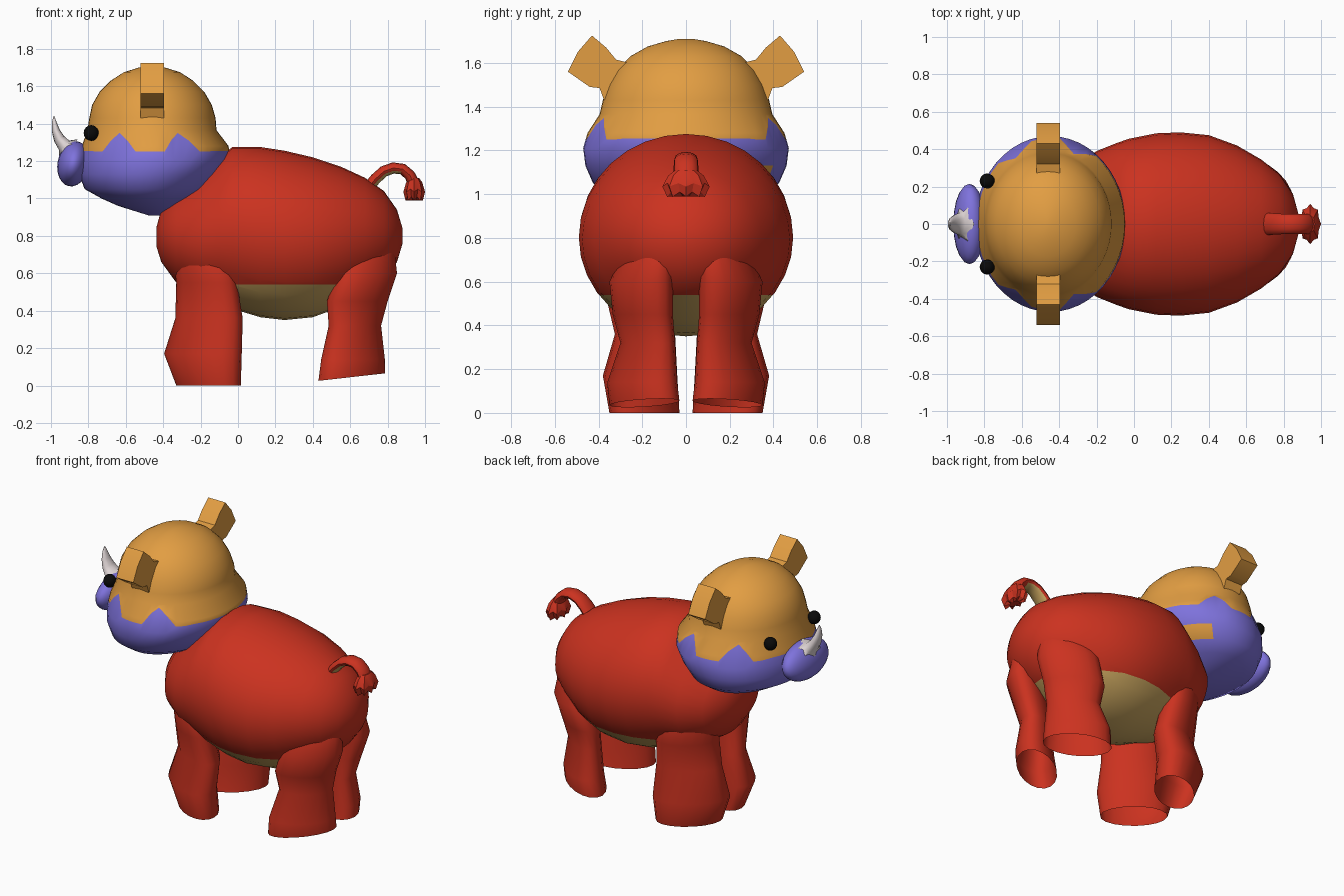
import bpy, bmesh, math
from mathutils import Vector

if "Cube" in bpy.data.objects:
    bpy.data.objects.remove(bpy.data.objects["Cube"])

def mat(name, c):
    m = bpy.data.materials.new(name)
    m.diffuse_color = (*c, 1)
    m.use_nodes = True
    m.node_tree.nodes["Principled BSDF"].inputs["Base Color"].default_value = m.diffuse_color
    return m

RED = mat("red hide", (0.60, 0.032, 0.014))
ORANGE = mat("orange", (0.76, 0.34, 0.055))
BLUE = mat("violet blue", (0.21, 0.17, 0.72))
TAN = mat("belly tan", (0.62, 0.40, 0.12))
GREY = mat("horn grey", (0.72, 0.65, 0.65))
BLACK = mat("eye black", (0.003, 0.003, 0.003))

def finish(bm, name, mats, angle=40):
    bmesh.ops.recalc_face_normals(bm, faces=bm.faces)
    me = bpy.data.meshes.new(name)
    bm.to_mesh(me)
    bm.free()
    for m in mats:
        me.materials.append(m)
    ob = bpy.data.objects.new(name, me)
    bpy.context.collection.objects.link(ob)
    bpy.ops.object.select_all(action='DESELECT')
    bpy.context.view_layer.objects.active = ob
    ob.select_set(True)
    bpy.ops.object.shade_smooth_by_angle(angle=math.radians(angle))
    return ob

def loft(rings, cap_start=True):
    """Skin a list of equal-length closed rings and cap the ends."""
    bm = bmesh.new()
    rows = [[bm.verts.new(p) for p in r] for r in rings]
    n = len(rows[0])
    for a, b in zip(rows, rows[1:]):
        for i in range(n):
            bm.faces.new((a[i], a[(i + 1) % n], b[(i + 1) % n], b[i]))
    bm.faces.new(rows[-1])
    if cap_start:
        bm.faces.new(rows[0])
    bm.faces.ensure_lookup_table()
    return bm

def interp(table, t):
    for a, b in zip(table, table[1:]):
        if t <= b[0]:
            u = (t - a[0]) / (b[0] - a[0])
            return [p + (q - p) * u for p, q in zip(a[1:], b[1:])]
    return table[-1][1:]

def angles(n):
    return [2 * math.pi * i / n for i in range(n)]

# body: x, bottom z, top z, half width; tan below the belly line
body = [(-0.435, .74, .85, .06), (-0.41, .66, .94, .18), (-0.33, .55, 1.025, .30),
        (-0.2, .47, 1.13, .39), (-0.1, .44, 1.22, .43), (-.03, .41, 1.275, .455),
        (.12, .365, 1.275, .485), (.25, .35, 1.255, .49), (.4, .365, 1.22, .475),
        (.55, .42, 1.17, .42), (.68, .50, 1.11, .345), (.78, .57, 1.04, .265),
        (.85, .66, .94, .16), (.88, .76, .84, .05)]
bm = loft([[(x, w * math.cos(a), (b + t) / 2 + (t - b) / 2 * math.sin(a)) for a in angles(32)]
           for x, b, t, w in body])
bmesh.ops.bisect_plane(bm, geom=bm.verts[:] + bm.edges[:] + bm.faces[:],
                       plane_co=(0, 0, .54), plane_no=(0, 0, 1))
for f in bm.faces:
    f.material_index = int(f.calc_center_median().z < .54)
finish(bm, "body", (RED, TAN))

# legs, open underneath, with slanted oval sections: z, x range, y range
front = [(.0, -.33, .015, .03, .35), (.17, -.395, .02, .04, .38), (.36, -.335, .025, .05, .325),
         (.55, -.33, -.005, .07, .37), (.68, -.345, -.03, .08, .365), (.84, -.33, -.06, .08, .29),
         (1.0, -.22, -.1, .1, .2)]
back = [(.045, .43, .785, .03, .35), (.14, .445, .785, .04, .36), (.32, .485, .765, .05, .30),
        (.45, .475, .80, .06, .335), (.60, .53, .85, .06, .35), (.78, .56, .83, .06, .26),
        (.92, .58, .72, .08, .18)]

for name, table, slant in (("front_leg", front, 1), ("back_leg", back, -1)):
    for side in (-1, 1):
        bm = loft([[((x0 + x1) / 2 + (x1 - x0) / 2 * math.cos(a),
                     side * ((y0 + y1) / 2 + slant * (y1 - y0) / 2 * math.cos(a - math.radians(60))),
                     z + (.02 * math.cos(a) if z == .045 else 0))
                    for a in angles(18)] for z, x0, x1, y0, y1 in table], False)
        finish(bm, name + ("_near" if side < 0 else "_far"), (RED,), 50)

# head: z, x range, half width; split by a jagged colour line
head = [(.91, -.48, -.41, .05), (.96, -.64, -.31, .24), (1.0, -.73, -.24, .35),
        (1.05, -.82, -.15, .425), (1.13, -.85, -.09, .46), (1.21, -.85, -.045, .47),
        (1.28, -.835, -.05, .45), (1.365, -.805, -.115, .395), (1.43, -.795, -.12, .38),
        (1.5, -.78, -.14, .355), (1.57, -.74, -.18, .315), (1.63, -.68, -.24, .255),
        (1.675, -.61, -.31, .175), (1.70, -.53, -.39, .09), (1.71, -.48, -.44, .03)]
N = 48

def head_ring(z):
    """Ring at height z, where z may depend on the angle."""
    out = []
    for a in angles(N):
        h = z(a) if callable(z) else z
        x0, x1, w = interp(head, h)
        out.append(((x0 + x1) / 2 + (x1 - x0) / 2 * math.cos(a), w * math.sin(a), h))
    return out

def jag(a):
    d = abs(math.degrees(a if a < math.pi else a - 2 * math.pi))
    if 42 < d < 146:
        return 1.25 + .1 * max(0, math.cos(math.radians((d - 68) * 360 / 52)))
    return 1.255

low = [h[0] for h in head if h[0] < 1.25]
high = [h[0] for h in head if h[0] > 1.36]
bm = loft([head_ring(z) for z in low + [jag, lambda a: max(1.28, jag(a) + .006)] + high])
for i, f in enumerate(bm.faces):
    f.material_index = int(i < len(low) * N)
bm.faces[len(bm.faces) - 1].material_index = 1
for i in range(4, 8):                     # orange neck patch on the far side
    bm.faces[3 * N + i].material_index = 0
finish(bm, "head", (ORANGE, BLUE), 50)

def ball(name, c, r, m, tilt=0):
    bpy.ops.mesh.primitive_uv_sphere_add(segments=20, ring_count=12, radius=1, location=c,
                                         rotation=(0, tilt, 0))
    o = bpy.context.object
    o.name = name
    o.scale = r
    o.data.materials.append(m)
    bpy.ops.object.shade_smooth()

# snout and eyes
ball("snout", (-.88, 0, 1.185), (.085, .215, .122), BLUE, .2)
for s in (-1, 1):
    ball("eye", (-.785, s * .23, 1.35), (.04, .04, .042), BLACK)

def tube(path, n):
    """Rings swept along an x-z path: x, z, in-plane radius, y radius."""
    rings = []
    for i, (x, z, r, w) in enumerate(path):
        p, q = path[max(i - 1, 0)], path[min(i + 1, len(path) - 1)]
        t = Vector((q[0] - p[0], 0, q[1] - p[1])).normalized()
        nrm = Vector((-t.z, 0, t.x))
        rings.append([Vector((x, 0, z)) + nrm * r * math.cos(a) + Vector((0, w * math.sin(a), 0))
                      for a in angles(n)])
    return rings

# horn with a jagged root patch
horn = tube([(-.905, 1.262, .055, .085), (-.93, 1.285, .037, .062), (-.957, 1.32, .03, .05),
             (-.975, 1.365, .021, .036), (-.983, 1.41, .012, .02), (-.984, 1.44, .002, .003)], 12)
c = Vector((-.905, 0, 1.262))
for i in range(0, 12, 2):
    horn[0][i] = c + (horn[0][i] - c) * 1.35
finish(loft(horn), "horn", (GREY,), 50)

# ears: profile in y-z, extruded along x
ear = [(.26, 1.60), (.32, 1.615), (.365, 1.67), (.43, 1.725), (.495, 1.65), (.54, 1.56),
       (.44, 1.49), (.395, 1.485), (.375, 1.43), (.30, 1.45)]
for s in (-1, 1):
    bm = loft([[(x, s * y, z) for y, z in ear] for x in (-.52, -.395)])
    finish(bm, "ear", (ORANGE,), 35)

# tail with a pale underside
tail = tube([(.69, 1.05, .03, .06), (.735, 1.105, .03, .058), (.78, 1.145, .03, .055),
             (.83, 1.163, .03, .053), (.88, 1.157, .03, .053), (.918, 1.125, .03, .053),
             (.94, 1.08, .032, .055), (.945, 1.04, .03, .055)], 12)
bm = loft(tail)
for i in range(12 * 4):
    bm.faces[i].material_index = int(4 <= i % 12 <= 7)
finish(bm, "tail", (RED, TAN), 50)

# tail tuft with ragged lower edge
tuft = []
for z, r, drop in ((1.11, .45, 0), (1.09, .75, .005), (1.05, 1, .015), (1.01, .8, .022), (.99, .4, 0)):
    tuft.append([(.942 + .058 * r * (1 - .15 * (i % 2)) * math.cos(a),
                  .108 * r * (1 - .15 * (i % 2)) * math.sin(a), z - drop * (1 - i % 2))
                 for i, a in enumerate(angles(16))])
finish(loft(tuft), "tail_tuft", (RED,), 25)
